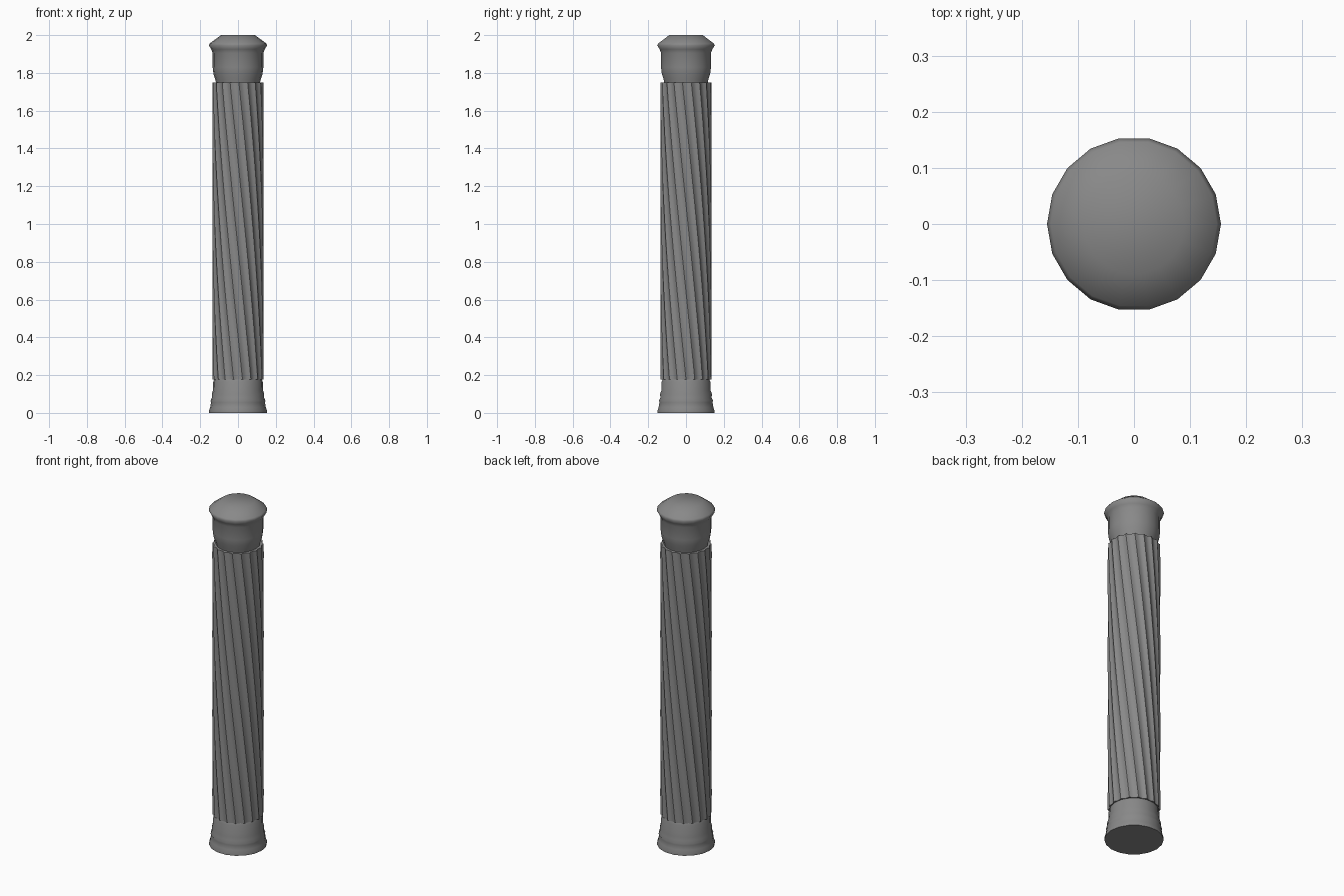
import bpy
import bmesh
from math import cos, sin, pi, radians

cube = bpy.data.objects.get("Cube")
if cube:
    bpy.data.objects.remove(cube, do_unlink=True)

stone = bpy.data.materials.new("grey stone")
stone.use_nodes = True
GREY = (0.25, 0.25, 0.25, 1)
stone.diffuse_color = GREY
stone.node_tree.nodes["Principled BSDF"].inputs["Base Color"].default_value = GREY


def stack_rings(name, rings, sharp_angle):
    """Bridge a stack of rings of points, bottom to top, and cap both ends."""
    bm = bmesh.new()
    loops = [[bm.verts.new(p) for p in ring] for ring in rings]
    n = len(loops[0])
    for low, high in zip(loops, loops[1:]):
        for i in range(n):
            j = (i + 1) % n
            bm.faces.new((low[i], low[j], high[j], high[i]))
    bm.faces.new(loops[0][::-1])
    bm.faces.new(loops[-1])
    mesh = bpy.data.meshes.new(name)
    bm.to_mesh(mesh)
    bm.free()
    mesh.materials.append(stone)
    obj = bpy.data.objects.new(name, mesh)
    bpy.context.collection.objects.link(obj)
    bpy.ops.object.select_all(action="DESELECT")
    obj.select_set(True)
    bpy.context.view_layer.objects.active = obj
    bpy.ops.object.shade_smooth_by_angle(angle=radians(sharp_angle))
    return obj


def turned(name, profile, sharp_angle, sides=18):
    step = 2 * pi / sides
    rings = [[(r * cos(i * step), r * sin(i * step), z) for i in range(sides)]
             for r, z in profile]
    return stack_rings(name, rings, sharp_angle)


# Moulded base
turned("base", [(0.153, 0), (0.153, 0.012), (0.147, 0.03), (0.143, 0.055),
                (0.145, 0.065), (0.138, 0.08), (0.139, 0.1), (0.132, 0.12),
                (0.131, 0.165), (0.122, 0.185)], 60)

# Capital with a flared rim and a bevelled top
turned("capital", [(0.115, 1.74), (0.12, 1.765), (0.13, 1.795), (0.134, 1.83),
                   (0.134, 1.905), (0.142, 1.925), (0.155, 1.947),
                   (0.148, 1.957), (0.09, 2.0)], 75)

# Shaft with spiral flutes
FLUTES, PER_FLUTE, LEVELS = 18, 6, 24
BOTTOM, TOP, TWIST = 0.178, 1.75, radians(68)
shaft_rings = []
for level in range(LEVELS + 1):
    t = level / LEVELS
    ring = []
    for i in range(FLUTES * PER_FLUTE):
        a = 2 * pi * i / (FLUTES * PER_FLUTE)
        # Rounded hollows between narrow ridges
        r = 0.136 - 0.009 * abs(sin(a * FLUTES / 2))
        turn = a - TWIST * t
        ring.append((r * cos(turn), r * sin(turn), BOTTOM + t * (TOP - BOTTOM)))
    shaft_rings.append(ring)
stack_rings("fluted_shaft", shaft_rings, 40)
